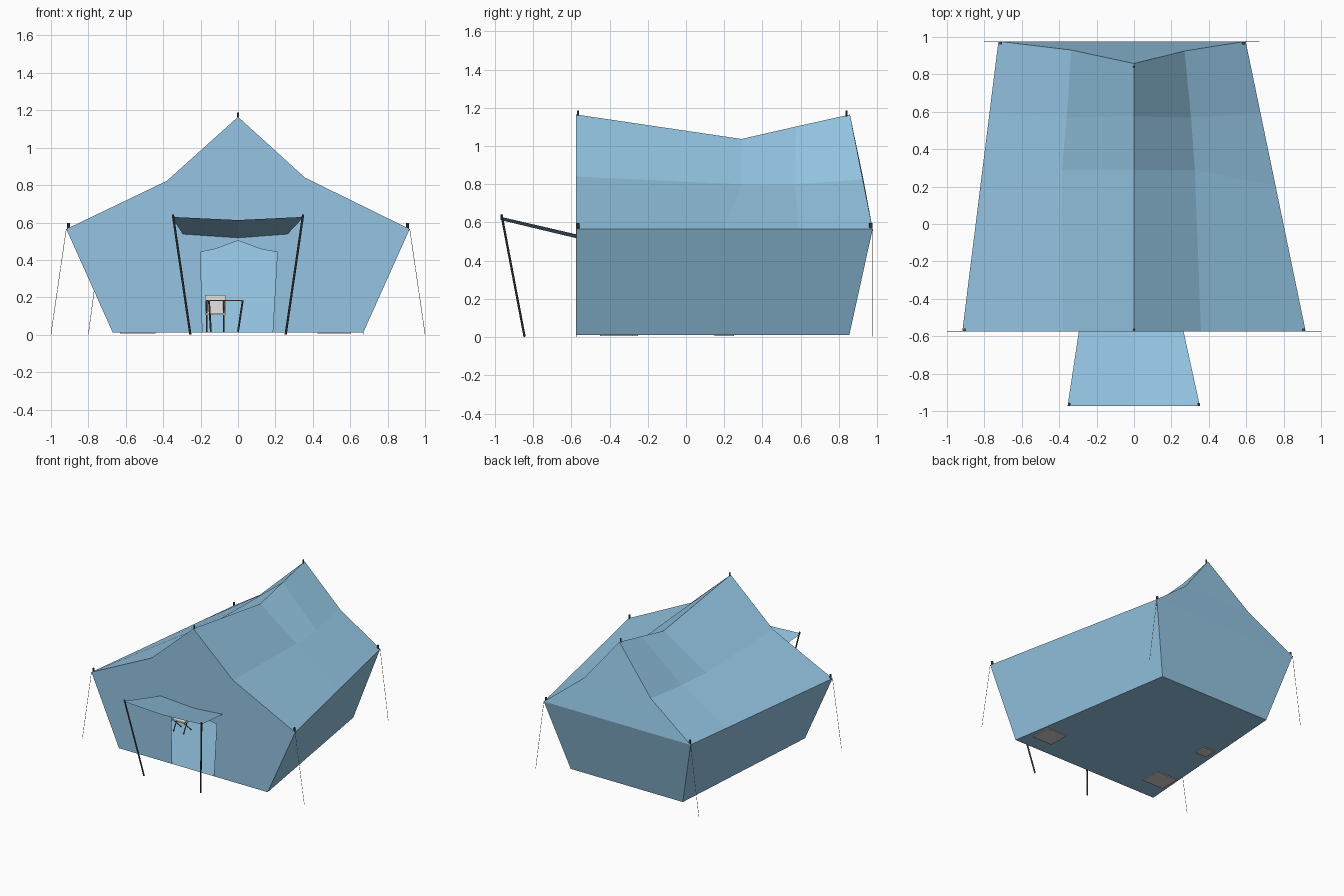
import bpy
import bmesh
from mathutils import Vector

if "Cube" in bpy.data.objects:
    bpy.data.objects.remove(bpy.data.objects["Cube"], do_unlink=True)


def material(name, color):
    m = bpy.data.materials.new(name)
    m.use_nodes = True
    rgba = (*color, 1)
    m.diffuse_color = rgba
    m.node_tree.nodes["Principled BSDF"].inputs["Base Color"].default_value = rgba
    return m


CANVAS = material("blue canvas", (0.297, 0.56, 0.765))
METAL = material("dark grey metal", (0.085, 0.085, 0.088))
ROPE = material("tan rope", (0.42, 0.34, 0.30))
LINEN = material("pale linen", (0.84, 0.82, 0.80))
CRATE = material("warm grey crate", (0.68, 0.64, 0.60))
WOOD = material("brown wood", (0.36, 0.26, 0.22))


def finish(bm, name, mat):
    mesh = bpy.data.meshes.new(name)
    bm.to_mesh(mesh)
    bm.free()
    mesh.materials.append(mat)
    obj = bpy.data.objects.new(name, mesh)
    bpy.context.collection.objects.link(obj)
    return obj


def panel(name, points):
    """One flat sheet of canvas."""
    bm = bmesh.new()
    bm.faces.new([bm.verts.new(p) for p in points])
    return finish(bm, name, CANVAS)


def sheet(name, rows):
    """Loft a sheet through rows of points."""
    bm = bmesh.new()
    grid = [[bm.verts.new(p) for p in row] for row in rows]
    for a, b in zip(grid, grid[1:]):
        for i in range(len(a) - 1):
            bm.faces.new((a[i], a[i + 1], b[i + 1], b[i]))
    return finish(bm, name, CANVAS)


def rod(name, start, end, radius, mat, sides=8):
    a, b = Vector(start), Vector(end)
    bm = bmesh.new()
    bmesh.ops.create_cone(bm, cap_ends=True, segments=sides, radius1=radius,
                          radius2=radius, depth=(b - a).length)
    turn = (b - a).to_track_quat("Z", "Y").to_matrix()
    bmesh.ops.rotate(bm, matrix=turn, verts=bm.verts)
    bmesh.ops.translate(bm, vec=(a + b) / 2, verts=bm.verts)
    return finish(bm, name, mat)


def box(name, center, size, mat):
    bm = bmesh.new()
    bmesh.ops.create_cube(bm, size=1)
    bmesh.ops.scale(bm, vec=size, verts=bm.verts)
    bmesh.ops.translate(bm, vec=center, verts=bm.verts)
    return finish(bm, name, mat)


FRONT, FLOOR, EAVE, PEAK = -0.575, 0.012, 0.565, 1.165

# Main corners of the tent
base_fl, base_fr = (0.67, FRONT, FLOOR), (-0.67, FRONT, FLOOR)
base_bl, base_br = (0.44, 0.855, FLOOR), (-0.57, 0.855, FLOOR)
eave_fl, eave_fr = (0.918, FRONT, EAVE), (-0.918, FRONT, EAVE)
eave_bl, eave_br = (0.597, 0.977, EAVE), (-0.725, 0.977, EAVE)

# Sagging ridge and the fold line on each slope, front to back
ridge = [(0, FRONT, PEAK), (0, 0.29, 1.037), (0, 0.575, 1.102), (0, 0.858, PEAK)]
fold_l = [(0.358, FRONT, 0.84), (0.325, 0.29, 0.80), (0.305, 0.57, 0.80), (0.27, 0.925, 0.825)]
fold_r = [(-0.38, FRONT, 0.823), (-0.385, 0.29, 0.80), (-0.36, 0.57, 0.80), (-0.335, 0.93, 0.82)]


def eave_line(a, b):
    return [Vector(a).lerp(Vector(b), t) for t in (0, 0.5, 0.75, 1)]


# Roof, side walls and floor
sheet("roof_left", [ridge, fold_l, eave_line(eave_fl, eave_bl)])
sheet("roof_right", [eave_line(eave_fr, eave_br), fold_r, ridge])
panel("wall_left", [base_fl, base_bl, eave_bl, eave_fl])
panel("wall_right", [base_br, base_fr, eave_fr, eave_br])
panel("floor", [base_fl, base_fr, base_br, base_bl])

# Back wall, leaning out below and in above
panel("wall_back", [base_bl, base_br, eave_br, eave_bl])
panel("gable_back_lower", [eave_bl, eave_br, fold_r[-1], fold_l[-1]])
panel("gable_back_upper", [fold_l[-1], fold_r[-1], ridge[-1]])

# Front wall with an open doorway
door = [(-0.19, FLOOR), (-0.2, 0.442), (-0.12, 0.458), (0, 0.503),
        (0.12, 0.458), (0.21, 0.442), (0.185, FLOOR)]
panel("wall_front", [base_fr] + [(x, FRONT, z) for x, z in door]
      + [base_fl, eave_fl, fold_l[0], ridge[0], fold_r[0], eave_fr])

# Awning and its two leaning poles
sheet("awning", [
    [(-0.355, -0.972, 0.63), (0, -0.972, 0.613), (0.352, -0.972, 0.63)],
    [(-0.295, FRONT, 0.538), (0, FRONT, 0.518), (0.265, FRONT, 0.538)]])
for side, s in (("left", 1), ("right", -1)):
    rod("awning_pole_" + side, (0.255 * s, -0.845, 0.002), (0.348 * s, -0.966, 0.642), 0.006, METAL)

# Pole tips and guy ropes at the corners
for name, corner, peg_x in (("front_left", eave_fl, 1), ("front_right", eave_fr, -1),
                            ("back_left", eave_bl, 0.67), ("back_right", eave_br, -0.8)):
    x, y, z = corner
    tip_x = x - 0.012 * (1 if x > 0 else -1)
    tip_y = y + (0.009 if y < 0 else -0.01)
    rod("pole_tip_" + name, (tip_x, tip_y, z - 0.005), (tip_x, tip_y, z + 0.033), 0.008, METAL)
    rod("guy_rope_" + name, (x, y, z), (peg_x, y, 0.002), 0.0014, ROPE, 5)
for name, y in (("front", FRONT + 0.01), ("back", 0.84)):
    rod("ridge_pole_tip_" + name, (0, y, PEAK - 0.01), (0, y, PEAK + 0.022), 0.006, METAL)

# Storage crates on the floor
for name, x, y, w, d in (("left", 0.515, -0.365, 0.18, 0.17), ("right", -0.535, -0.335, 0.19, 0.17),
                         ("back", -0.525, 0.2, 0.1, 0.1)):
    box("storage_crate_" + name, (x, y, 0.04), (w, d, 0.068), CRATE)

FOOT = FLOOR + 0.004


# Folding chairs: pale seat and back on slim legs
def chair(name, x, y):
    box(name + "_back", (x, y + 0.05, 0.163), (0.11, 0.012, 0.098), LINEN)
    box(name + "_seat", (x, y, 0.11), (0.11, 0.11, 0.01), LINEN)
    for s in (-1, 1):
        leg_x = x + 0.045 * s
        rod(name + "_long_leg", (leg_x, y - 0.05, FOOT), (leg_x, y + 0.06, 0.205), 0.004, METAL)
        rod(name + "_short_leg", (leg_x, y + 0.05, FOOT), (leg_x, y - 0.05, 0.108), 0.004, WOOD)


chair("door_chair", -0.122, 0.36)
chair("side_chair", -0.46, -0.06)

# Small table with splayed legs
box("table_top", (-0.07, 0.22, 0.183), (0.2, 0.1, 0.006), WOOD)
for x, foot in ((-0.155, -0.145), (0.025, 0)):
    for y in (0.18, 0.26):
        rod("table_leg", (foot, y, FOOT), (x, y, 0.181), 0.005, METAL)
